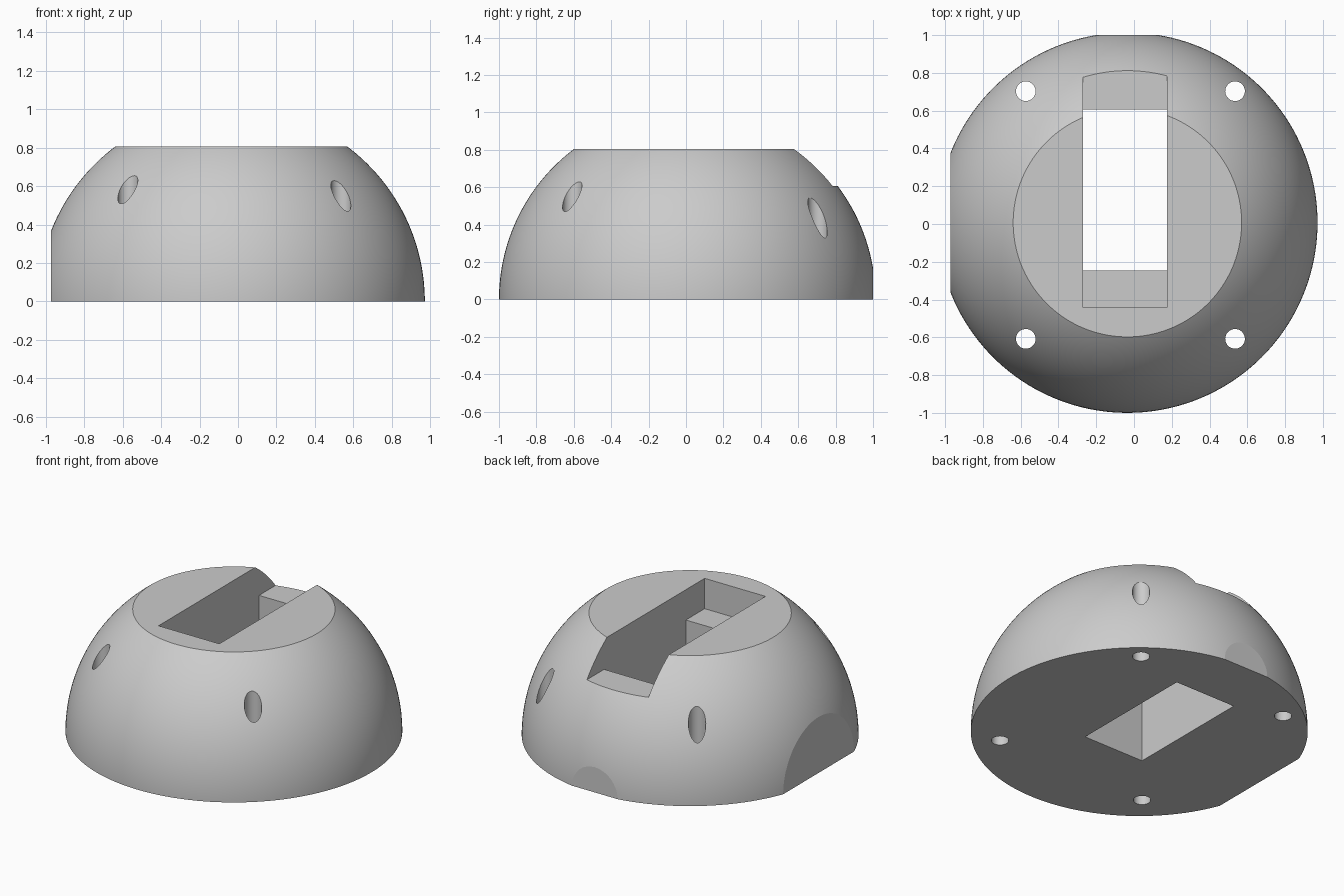
import bpy
import bmesh
import math
from mathutils import Matrix, Vector

old = bpy.data.objects.get("Cube")
if old:
    bpy.data.objects.remove(old, do_unlink=True)

RADIUS = 1.007
CENTRE = Vector((-0.035, 0.007, 0))
HEIGHT = 0.805

grey = bpy.data.materials.new("light grey")
grey.use_nodes = True
colour = (0.6, 0.6, 0.6, 1)
grey.diffuse_color = colour
grey.node_tree.nodes["Principled BSDF"].inputs["Base Color"].default_value = colour


def make_object(name, bm):
    bmesh.ops.recalc_face_normals(bm, faces=bm.faces)
    mesh = bpy.data.meshes.new(name)
    bm.to_mesh(mesh)
    bm.free()
    mesh.materials.append(grey)
    obj = bpy.data.objects.new(name, mesh)
    bpy.context.collection.objects.link(obj)
    return obj


def slice_flat(bm, point, normal):
    """Cut away everything beyond the plane and cap the opening."""
    geom = bm.verts[:] + bm.edges[:] + bm.faces[:]
    cut = bmesh.ops.bisect_plane(bm, geom=geom, plane_co=point, plane_no=normal,
                                 clear_outer=True, dist=1e-5)["geom_cut"]
    edges = [e for e in cut if isinstance(e, bmesh.types.BMEdge)]
    bmesh.ops.contextual_create(bm, geom=edges)


def box_cutter(name, low, high):
    low, high = Vector(low), Vector(high)
    bm = bmesh.new()
    matrix = Matrix.Translation((low + high) / 2) @ Matrix.Diagonal((*(high - low), 1))
    bmesh.ops.create_cube(bm, size=1, matrix=matrix)
    return make_object(name, bm)


def hole_cutter(name, x, y):
    bm = bmesh.new()
    bmesh.ops.create_cone(bm, cap_ends=True, segments=48, radius1=0.052, radius2=0.052,
                          depth=3, matrix=Matrix.Translation((x, y, 0)))
    return make_object(name, bm)


# Dome: a sphere with flat base, top, side and back
bm = bmesh.new()
bmesh.ops.create_uvsphere(bm, u_segments=160, v_segments=81, radius=RADIUS,
                          matrix=Matrix.Translation(CENTRE))
for point, normal in (((0, 0, 0), (0, 0, -1)),
                      ((0, 0, HEIGHT), (0, 0, 1)),
                      ((-0.972, 0, 0), (-1, 0, 0)),
                      ((0, 1, 0), (0, 1, 0))):
    slice_flat(bm, point, normal)
dome = make_object("dome_mount", bm)

# Stepped slot open to the back, with a through opening, and four screw holes
LEFT, RIGHT = -0.27, 0.174
cutters = [box_cutter("slot_cutter", (LEFT, -0.443, 0.605), (RIGHT, 1.5, 1.2)),
           box_cutter("opening_cutter", (LEFT, -0.247, -0.5), (RIGHT, 0.605, 1.1))]
cutters += [hole_cutter("screw_hole_cutter", x, y)
            for x in (-0.573, 0.535) for y in (-0.608, 0.703)]

bpy.ops.object.select_all(action="DESELECT")
dome.select_set(True)
bpy.context.view_layer.objects.active = dome
for cutter in cutters:
    cutter.hide_render = True
    mod = dome.modifiers.new(cutter.name, "BOOLEAN")
    mod.operation = "DIFFERENCE"
    mod.solver = "EXACT"
    mod.object = cutter
    bpy.ops.object.modifier_apply(modifier=mod.name)
    bpy.data.objects.remove(cutter, do_unlink=True)

bpy.ops.object.shade_smooth_by_angle(angle=math.radians(8))
